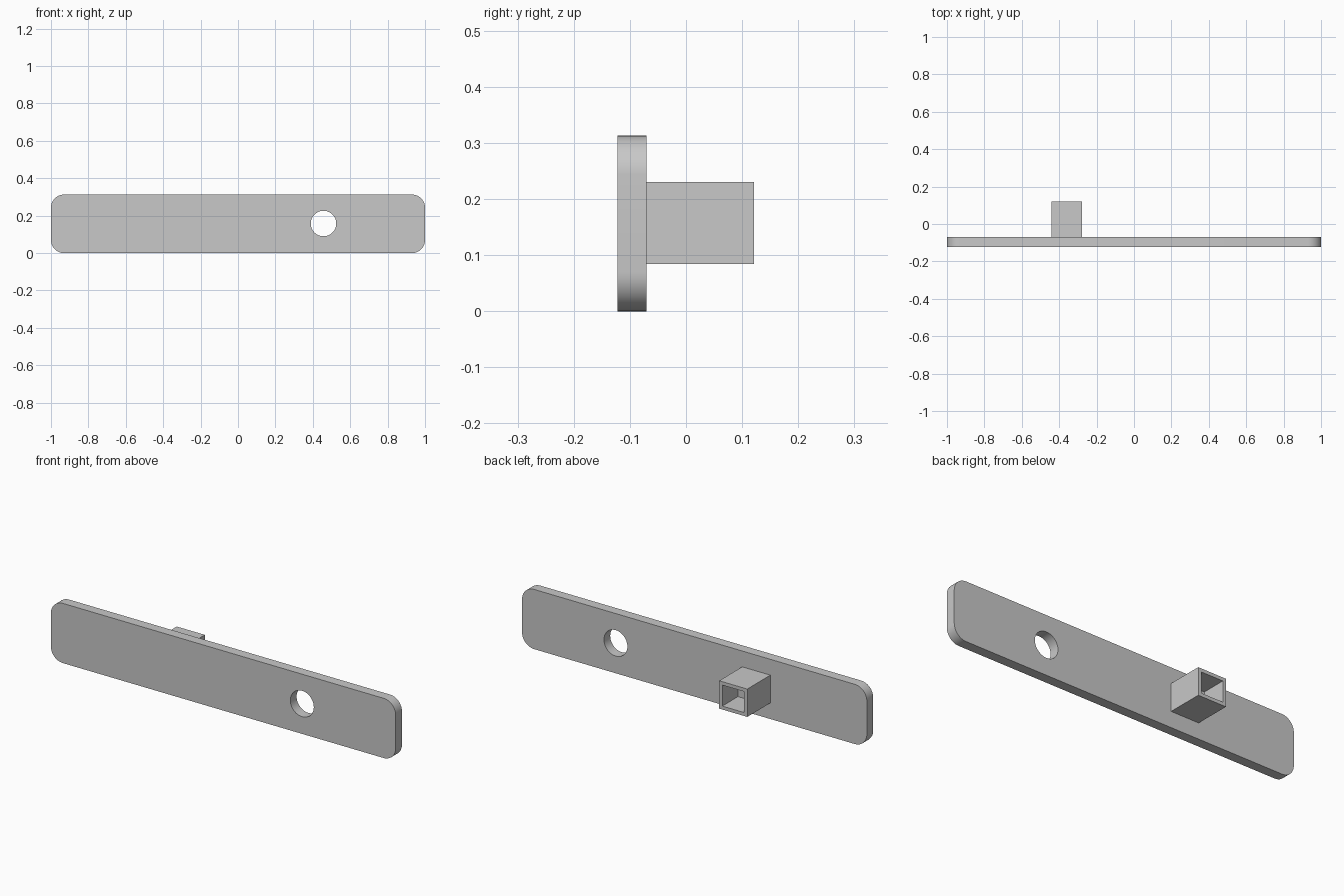
import bpy, bmesh, math
from mathutils import Vector

cube = bpy.data.objects.get("Cube")
if cube:
    bpy.data.objects.remove(cube, do_unlink=True)

grey = bpy.data.materials.new("light_grey")
grey.use_nodes = True
colour = (0.58, 0.58, 0.58, 1)
grey.diffuse_color = colour
grey.node_tree.nodes["Principled BSDF"].inputs["Base Color"].default_value = colour


def arc(cx, cz, radius, start, sweep, steps):
    """Points (x, z) along a circular arc, angles in degrees."""
    angles = [math.radians(start + sweep * i / steps) for i in range(steps + 1)]
    return [(cx + radius * math.cos(a), cz + radius * math.sin(a)) for a in angles]


def finish(name, bm):
    bmesh.ops.recalc_face_normals(bm, faces=bm.faces)
    mesh = bpy.data.meshes.new(name)
    bm.to_mesh(mesh)
    bm.free()
    mesh.materials.append(grey)
    obj = bpy.data.objects.new(name, mesh)
    bpy.context.collection.objects.link(obj)
    bpy.ops.object.select_all(action='DESELECT')
    obj.select_set(True)
    bpy.context.view_layer.objects.active = obj
    bpy.ops.object.shade_smooth_by_angle(angle=math.radians(30))
    return obj


# Rounded plate with a round through hole
front, back, height, r = -0.122, -0.07, 0.313, 0.07
outline = []
for sx, top, start in ((1, 1, 0), (-1, 1, 90), (-1, 0, 180), (1, 0, 270)):
    outline += arc(sx * (1 - r), height - r if top else r, r, start, 90, 12)
hole = arc(0.457, 0.158, 0.068, 0, 360, 48)[:-1]

bm = bmesh.new()
edges = []
for loop in (outline, hole):
    verts = [bm.verts.new((x, front, z)) for x, z in loop]
    edges += [bm.edges.new((verts[i - 1], v)) for i, v in enumerate(verts)]
bmesh.ops.triangle_fill(bm, edges=edges, use_beauty=True, normal=(0, -1, 0))
bmesh.ops.dissolve_limit(bm, angle_limit=0.01, verts=[], edges=bm.edges[:])
result = bmesh.ops.extrude_face_region(bm, geom=bm.faces[:], use_keep_orig=True)
moved = [g for g in result["geom"] if isinstance(g, bmesh.types.BMVert)]
bmesh.ops.translate(bm, verts=moved, vec=(0, back - front, 0))
finish("plate", bm)

# Square socket with a recessed opening at the back
left, right, low, high = -0.277, -0.44, 0.084, 0.23
end, depth, wall = 0.121, 0.13, 0.018
bm = bmesh.new()
bmesh.ops.create_cube(bm, size=1)
centre = Vector(((left + right) / 2, (back + end) / 2, (low + high) / 2))
bmesh.ops.scale(bm, verts=bm.verts, vec=(left - right, end - back, high - low))
bmesh.ops.translate(bm, verts=bm.verts, vec=centre)
bm.normal_update()
mouth = max(bm.faces, key=lambda f: f.normal.y)
bmesh.ops.inset_region(bm, faces=[mouth], thickness=wall, use_even_offset=True)
floor = bmesh.ops.extrude_discrete_faces(bm, faces=[mouth])["faces"][0]
bmesh.ops.translate(bm, verts=floor.verts, vec=(0, -depth, 0))
finish("socket", bm)
